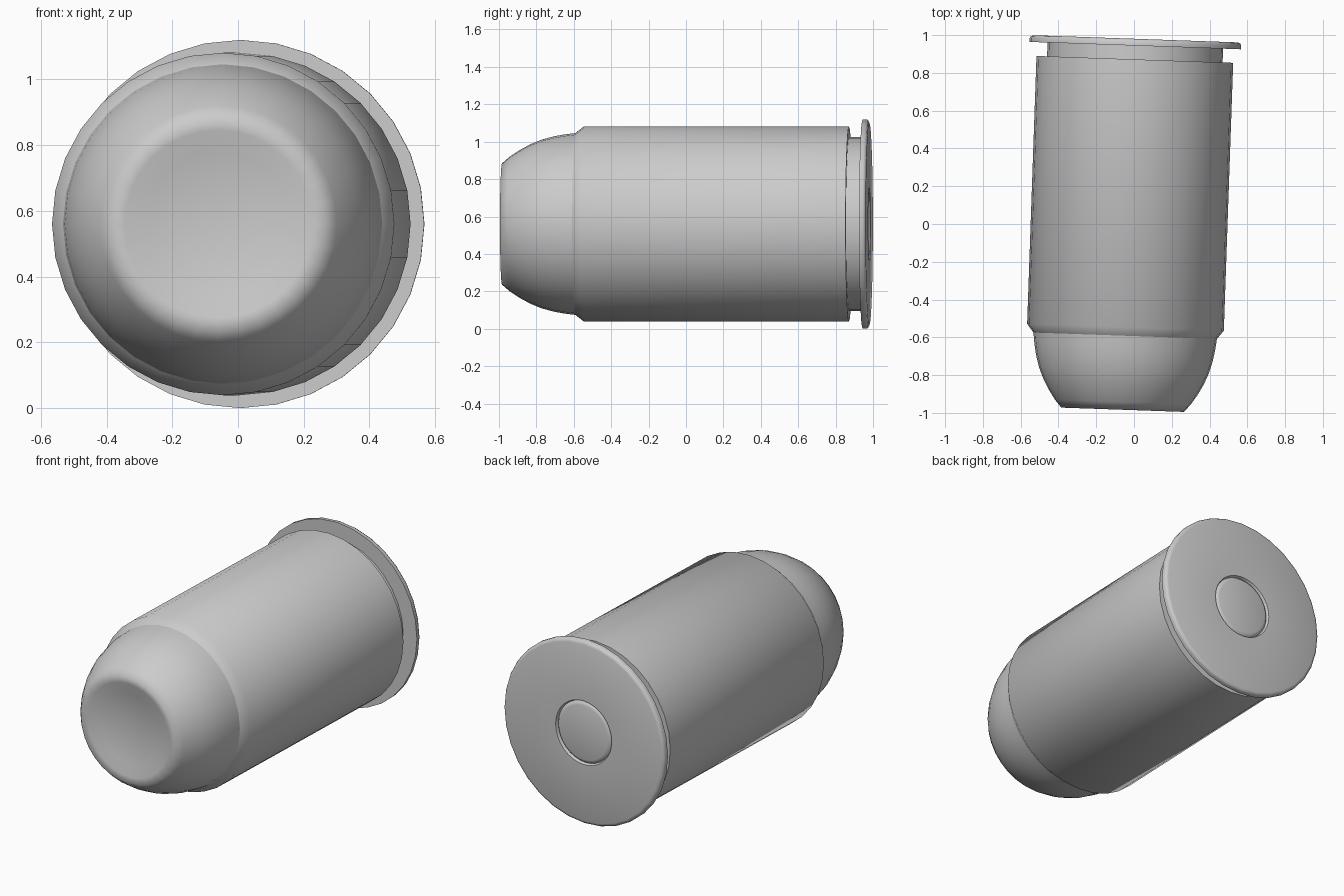
import bpy, bmesh, math
from mathutils import Matrix

if "Cube" in bpy.data.objects:
    bpy.data.objects.remove(bpy.data.objects["Cube"])

SIDES = 32
# long axis lies along y, turned slightly about z
PLACE = Matrix.Translation((-0.026, 0, 0.56)) @ Matrix.Rotation(math.radians(-2), 4, 'Z')


def lathe(name, profile, angle):
    """Spin (radius, y) points, listed front to back, around the y axis."""
    bm = bmesh.new()
    rings = []
    for r, y in profile:
        if r == 0:
            rings.append([bm.verts.new((0, y, 0))] * SIDES)
        else:
            rings.append([bm.verts.new((r * math.sin(a), y, r * math.cos(a)))
                          for a in (2 * math.pi * i / SIDES for i in range(SIDES))])
    for a, b in zip(rings, rings[1:]):
        for i in range(SIDES):
            j = (i + 1) % SIDES
            bm.faces.new(list(dict.fromkeys((a[i], a[j], b[j], b[i]))))
    bm.normal_update()
    # make sure the skin faces outward
    if sum(f.normal.dot(f.calc_center_median()) * f.calc_area() for f in bm.faces) < 0:
        bmesh.ops.reverse_faces(bm, faces=bm.faces[:])
    bm.transform(PLACE)
    me = bpy.data.meshes.new(name)
    bm.to_mesh(me)
    bm.free()
    ob = bpy.data.objects.new(name, me)
    bpy.context.collection.objects.link(ob)
    bpy.ops.object.select_all(action='DESELECT')
    ob.select_set(True)
    bpy.context.view_layer.objects.active = ob
    bpy.ops.object.shade_smooth_by_angle(angle=math.radians(angle))
    return ob


# rounded tip with a shallow dished nose
lathe("bullet", [(0, -0.94), (0.12, -0.946), (0.22, -0.962), (0.285, -0.978),
                 (0.325, -0.984), (0.36, -0.943), (0.395, -0.89), (0.425, -0.835),
                 (0.45, -0.775), (0.468, -0.71), (0.479, -0.65), (0.486, -0.592)], 75)

# case wall, extractor groove, rim and primer pocket
lathe("casing", [(0.486, -0.592), (0.521, -0.547), (0.521, 0.872), (0.465, 0.872),
                 (0.465, 0.945), (0.56, 0.945), (0.56, 0.966), (0.554, 0.976),
                 (0.54, 0.981), (0.195, 0.981), (0.188, 0.965)], 50)

# primer cap set in the pocket
lathe("primer", [(0.188, 0.965), (0.178, 0.975), (0.165, 0.979), (0, 0.979)], 50)
